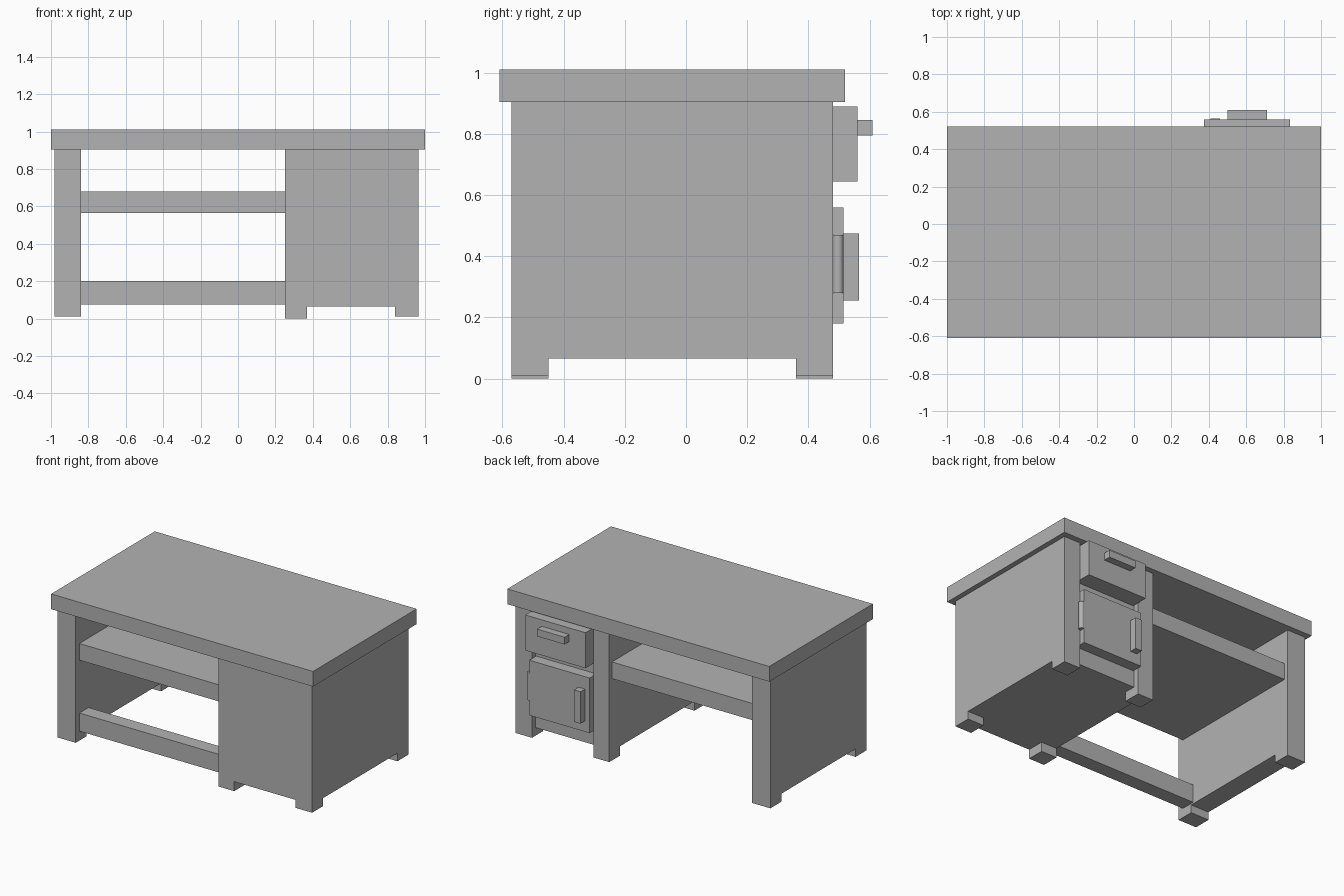
import bpy
from math import radians

cube = bpy.data.objects.get("Cube")
if cube:
    bpy.data.objects.remove(cube, do_unlink=True)

GREY = (0.45, 0.45, 0.45, 1)
mat = bpy.data.materials.new("plain grey")
mat.use_nodes = True
mat.diffuse_color = GREY
mat.node_tree.nodes["Principled BSDF"].inputs["Base Color"].default_value = GREY


def box(name, x, y, z):
    """Box spanning the given (low, high) range on each axis."""
    bpy.ops.mesh.primitive_cube_add(size=1, location=[sum(r) / 2 for r in (x, y, z)])
    ob = bpy.context.object
    ob.name = name
    ob.scale = [r[1] - r[0] for r in (x, y, z)]
    bpy.ops.object.transform_apply(location=False, rotation=False, scale=True)
    ob.data.materials.append(mat)
    return ob


# Shared ranges
body_z = (0.065, 0.905)
front, back, recess = -0.57, 0.48, 0.44
panel_x = (-0.98, -0.84)
inner_x = (0.25, 0.37)
outer_x = (0.84, 0.965)
span_x = (panel_x[1], inner_x[0])

# Table top and side panel
box("table_top", (-1, 1), (-0.61, 0.52), (0.905, 1.01))
box("side_panel", panel_x, (front, back), body_z)

# Cabinet with posts framing the recessed drawer side
box("cabinet", (inner_x[0], outer_x[1]), (front, recess), body_z)
for name, x in (("inner_post", inner_x), ("outer_post", outer_x)):
    box(name, x, (recess, back), body_z)

# Feet under the corners of the panel and the cabinet
for name, x, low in (("panel", panel_x, 0.01), ("inner", inner_x, 0), ("outer", outer_x, 0.01)):
    box(name + "_front_foot", x, (front, -0.45), (low, body_z[0]))
    box(name + "_back_foot", x, (0.36, back), (low, body_z[0]))

# Shelf and foot rail across the knee space
box("shelf", span_x, (-0.53, 0.45), (0.565, 0.68))
box("foot_rail", span_x, (-0.53, -0.43), (0.075, 0.2))

# Drawer and door with handles
box("drawer", (0.375, 0.835), (recess, 0.56), (0.645, 0.89))
box("drawer_handle", (0.5, 0.71), (0.56, 0.61), (0.795, 0.845))
box("door", (0.375, 0.835), (recess, 0.515), (0.18, 0.56))
box("door_handle", (0.41, 0.46), (0.515, 0.565), (0.255, 0.475))

# Hinge barrel beside the door
bpy.ops.mesh.primitive_cylinder_add(vertices=16, radius=0.018, depth=0.19,
                                    location=(0.842, 0.497, 0.375))
hinge = bpy.context.object
hinge.name = "door_hinge"
hinge.data.materials.append(mat)
bpy.ops.object.shade_smooth_by_angle(angle=radians(40))
